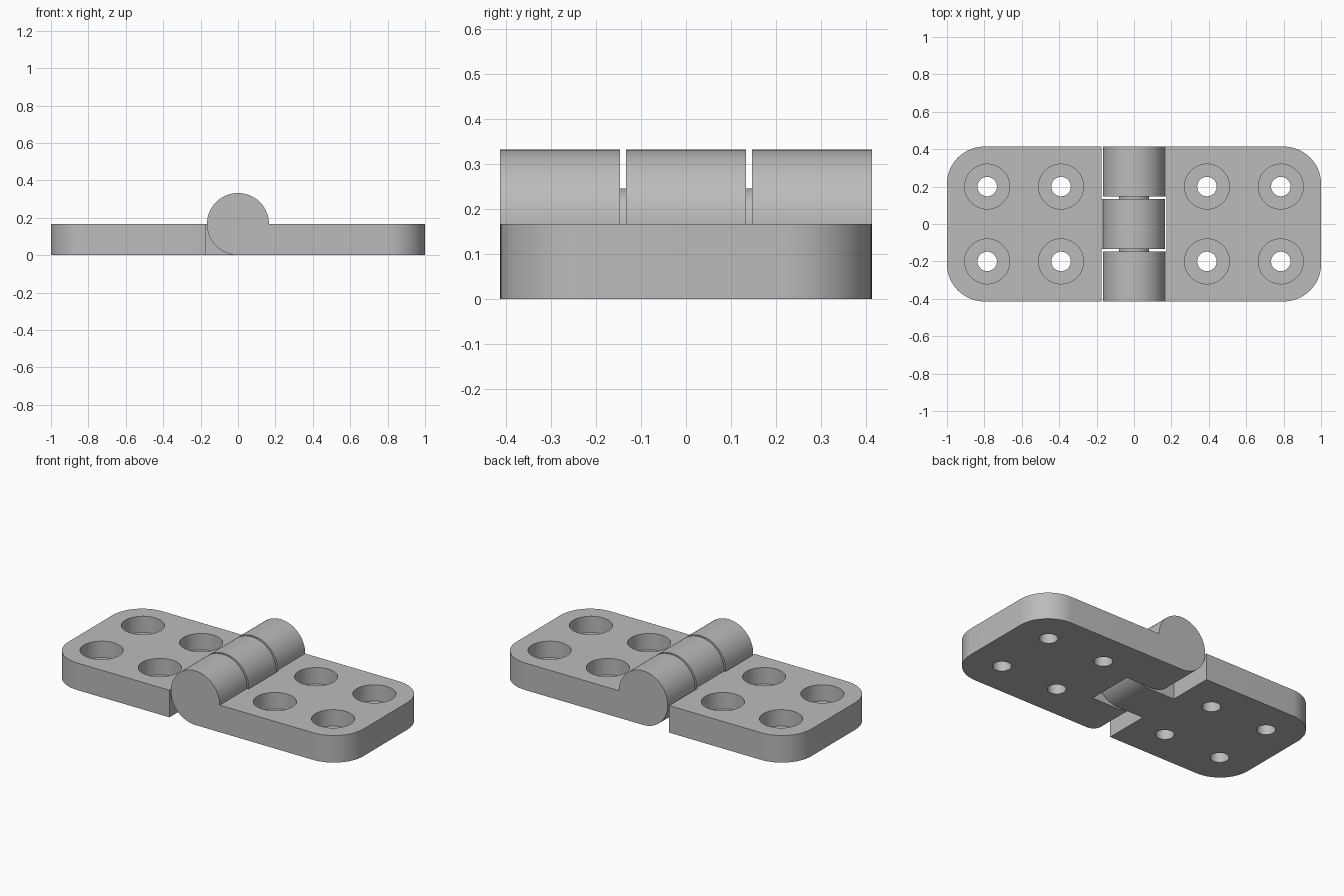
import bpy, bmesh, math
from mathutils import Matrix

if "Cube" in bpy.data.objects:
    bpy.data.objects.remove(bpy.data.objects["Cube"])

R = 0.166          # knuckle radius and leaf thickness
W = 0.414          # half width of the hinge
KNUCKLE = 0.134    # half length of the middle knuckle
GAP = 0.147        # where the outer knuckles begin
EDGE = 0.175       # inner edge of each plate
CORNER = 0.2

steel = bpy.data.materials.new("grey steel")
steel.use_nodes = True
GREY = (0.5, 0.5, 0.5, 1)
steel.diffuse_color = GREY
steel.node_tree.nodes["Principled BSDF"].inputs["Base Color"].default_value = GREY


def arc(cx, cy, r, start, end, steps):
    angles = [math.radians(start + (end - start) * i / steps) for i in range(steps + 1)]
    return [(cx + r * math.cos(a), cy + r * math.sin(a)) for a in angles]


def finish(bm, name):
    bmesh.ops.recalc_face_normals(bm, faces=bm.faces)
    mesh = bpy.data.meshes.new(name)
    bm.to_mesh(mesh)
    bm.free()
    mesh.materials.append(steel)
    obj = bpy.data.objects.new(name, mesh)
    bpy.context.collection.objects.link(obj)
    return obj


def prism(name, points, offset, direction):
    """Extrude a closed outline lying in the plane across the direction."""
    bm = bmesh.new()
    if direction == "y":
        verts = [bm.verts.new((u, offset, v)) for u, v in points]
        move = (0, -2 * offset, 0)
    else:
        verts = [bm.verts.new((u, v, offset)) for u, v in points]
        move = (0, 0, -2 * offset)
    face = bm.faces.new(verts)
    new = bmesh.ops.extrude_face_region(bm, geom=[face])["geom"]
    bmesh.ops.translate(bm, vec=move, verts=[g for g in new if isinstance(g, bmesh.types.BMVert)])
    return finish(bm, name)


def cylinder(name, r, depth, matrix):
    bm = bmesh.new()
    bmesh.ops.create_cone(bm, cap_ends=True, segments=64, radius1=r, radius2=r,
                          depth=depth, matrix=matrix)
    return finish(bm, name)


def cut(obj, tool, operation):
    mod = obj.modifiers.new(operation, "BOOLEAN")
    mod.operation, mod.solver, mod.object = operation, "EXACT", tool
    bpy.context.view_layer.objects.active = obj
    bpy.ops.object.modifier_apply(modifier=mod.name)
    bpy.data.objects.remove(tool)


def smooth(obj):
    bpy.ops.object.select_all(action="DESELECT")
    obj.select_set(True)
    bpy.context.view_layer.objects.active = obj
    bpy.ops.object.shade_smooth_by_angle(angle=math.radians(30))


def leaf(name, side, inner_outline):
    # side profile: knuckle circle running into the flat plate
    profile = arc(0, R, R, -90, -360, 72) + [(1.1, R), (1.1, 0)]
    obj = prism(name, [(side * x, z) for x, z in profile], 0.6, "y")
    # plan outline: rounded outer corners and knuckle notches
    c = CORNER
    plan = (arc(1 - c, c - W, c, -90, 0, 20) + arc(1 - c, W - c, c, 0, 90, 20)
            + inner_outline)
    cut(obj, prism("plan_cutter", [(side * x, y) for x, y in plan], 0.6, "z"), "INTERSECT")
    # counterbored screw holes
    for x in (0.39, 0.785):
        for y in (-0.2, 0.2):
            for r, z in ((0.052, 0), (0.12, 0.5 + R - 0.1)):
                at = Matrix.Translation((side * x, y, z))
                cut(obj, cylinder("hole_cutter", r, 1, at), "DIFFERENCE")
    smooth(obj)


# leaf with the two outer knuckles
leaf("left_leaf", 1, [(-0.3, W), (-0.3, GAP), (EDGE, GAP),
                      (EDGE, -GAP), (-0.3, -GAP), (-0.3, -W)])
# leaf with the middle knuckle
leaf("right_leaf", -1, [(EDGE, W), (EDGE, KNUCKLE), (-0.3, KNUCKLE),
                        (-0.3, -KNUCKLE), (EDGE, -KNUCKLE), (EDGE, -W)])

# pin joining the knuckles
pin = cylinder("hinge_pin", 0.08, 0.6,
               Matrix.Translation((0, 0, R)) @ Matrix.Rotation(math.pi / 2, 4, "X"))
smooth(pin)
